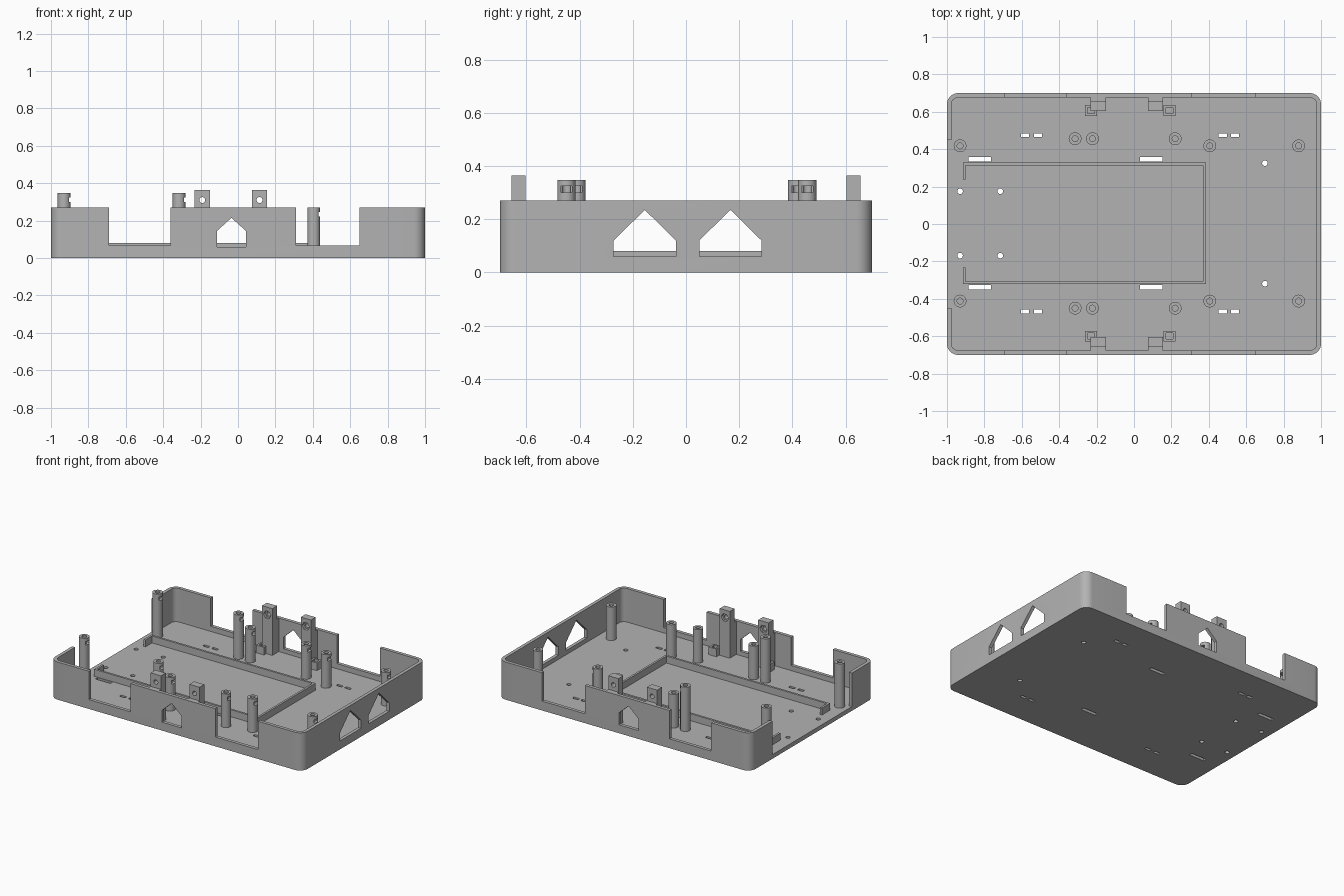
import bpy, bmesh, math

cube = bpy.data.objects.get("Cube")
if cube:
    bpy.data.objects.remove(cube, do_unlink=True)

grey = bpy.data.materials.new("plain_grey")
grey.use_nodes = True
grey.diffuse_color = (0.45, 0.45, 0.45, 1)
grey.node_tree.nodes["Principled BSDF"].inputs["Base Color"].default_value = (0.45, 0.45, 0.45, 1)

FLOOR, RIM, WALL = 0.03, 0.27, 0.024
MID = 0.003          # fittings are mirrored about this y


def rect(x0, x1, y0, y1):
    return [(x0, y0), (x1, y0), (x1, y1), (x0, y1)]


def disc(x, y, r, n=24):
    return [(x + r * math.cos(math.tau * i / n), y + r * math.sin(math.tau * i / n)) for i in range(n)]


def rounded(hx, hy, r, n=8):
    pts = []
    for q, (sx, sy) in enumerate([(1, 1), (-1, 1), (-1, -1), (1, -1)]):
        for i in range(n + 1):
            a = math.pi / 2 * (q + i / n)
            pts.append((sx * (hx - r) + r * math.cos(a), sy * (hy - r) + r * math.sin(a)))
    return pts


def gable(c, half, low, eave, peak):
    return [(c - half, low), (c + half, low), (c + half, eave), (c, peak), (c - half, eave)]


def solid(name, prisms):
    """Object made of extruded outlines: (points, low, high, axis)."""
    bm = bmesh.new()
    place = {"z": lambda a, b, c: (a, b, c), "y": lambda a, b, c: (a, c, b), "x": lambda a, b, c: (c, a, b)}
    for pts, lo, hi, axis in prisms:
        rings = [[bm.verts.new(place[axis](a, b, c)) for a, b in pts] for c in (lo, hi)]
        bm.faces.new(rings[0])
        bm.faces.new(rings[1])
        for i in range(len(pts)):
            j = (i + 1) % len(pts)
            bm.faces.new((rings[0][i], rings[0][j], rings[1][j], rings[1][i]))
    bmesh.ops.recalc_face_normals(bm, faces=bm.faces)
    mesh = bpy.data.meshes.new(name)
    bm.to_mesh(mesh)
    bm.free()
    mesh.materials.append(grey)
    ob = bpy.data.objects.new(name, mesh)
    bpy.context.scene.collection.objects.link(ob)
    return ob


def carve(ob, *cuts):
    """Subtract each group of prisms from the object, then set its shading."""
    cutters = []
    for prisms in cuts:
        cutter = solid("cutter", prisms)
        cutter.hide_render = True
        mod = ob.modifiers.new("cut", "BOOLEAN")
        mod.operation, mod.solver, mod.object = "DIFFERENCE", "EXACT", cutter
        cutters.append(cutter)
    bpy.context.view_layer.update()
    mesh = bpy.data.meshes.new_from_object(ob.evaluated_get(bpy.context.evaluated_depsgraph_get()))
    ob.modifiers.clear()
    ob.data = mesh
    for cutter in cutters:
        bpy.data.objects.remove(cutter, do_unlink=True)
    mesh.shade_smooth()
    mesh.set_sharp_from_angle(angle=math.radians(30))


# Tray shell: cavity, wall openings, gabled windows and floor holes
tray = solid("tray", [(rounded(1, 0.7, 0.06), 0, RIM, "z")])
cavity = [(rounded(1 - WALL, 0.7 - WALL, 0.036), FLOOR, 0.5, "z")]
openings = [(rect(-0.69, -0.36, 0.067, 0.5), -1, 1, "y"),
            (rect(0.31, 0.65, 0.067, 0.5), -1, 1, "y"),
            (gable(-0.035, 0.077, 0.06, 0.145, 0.215), -1, 1, "y")]
side_windows = [(gable(c, 0.117, 0.06, 0.12, 0.235), 0.9, 1.1, "x") for c in (-0.155, 0.167)]
side_opening = [(rect(-0.45, 0.45, FLOOR, 0.5), -1.1, -0.95, "x")]
holes = []
for s in (1, -1):
    for x, y, half, r in [(-0.583, 0.471, 0.022, 0.01), (-0.513, 0.471, 0.022, 0.01),
                          (0.475, 0.471, 0.022, 0.01), (0.54, 0.471, 0.022, 0.01),
                          (-0.825, 0.342, 0.06, 0.012), (0.092, 0.342, 0.06, 0.012)]:
        yc = MID + s * y
        holes.append((rect(x - half, x + half, yc - r, yc + r), -0.1, 0.1, "z"))
    for x, y in [(-0.93, 0.172), (-0.715, 0.172), (0.7, 0.322)]:
        holes.append((disc(x, MID + s * y, 0.015, 16), -0.1, 0.1, "z"))
carve(tray, cavity, openings, side_windows, side_opening, holes)

# Low rail around the battery bay, with short lips at the open end
T = 0.015
bay = solid("bay_rail", [(rect(-0.915, 0.385, MID - 0.325, MID + 0.325), 0.025, 0.08, "z")])
carve(bay, [(rect(-0.915 + T, 0.385 - T, MID - 0.325 + T, MID + 0.325 - T), 0, 0.2, "z")],
      [(rect(-1, -0.88, MID - 0.235, MID + 0.235), 0, 0.2, "z")])

for s, side in ((1, "back"), (-1, "front")):
    # Screw posts with a bore and a slot near the top
    for i, (x, y, top) in enumerate([(-0.93, 0.415, 0.347), (-0.315, 0.453, 0.347), (-0.222, 0.453, RIM),
                                     (0.22, 0.453, RIM), (0.405, 0.415, RIM), (0.88, 0.415, RIM)]):
        yc = MID + s * y
        post = solid(f"{side}_post_{i + 1}", [(disc(x, yc, 0.034), 0.02, top, "z")])
        carve(post, [(disc(x, yc, 0.016, 16), 0.06, 0.5, "z")],
              [(rect(x, x + 0.06, yc - 0.021, yc + 0.021), top - 0.047, top - 0.023, "z")])

    # Upright lugs with a cross hole and a nut recess, tied to the wall
    for i, (x0, x1) in enumerate([(-0.232, -0.15), (0.075, 0.155)]):
        inner, outer = sorted((s * 0.603, s * 0.657))
        lug = solid(f"{side}_lug_{i + 1}", [(rect(x0, x1, inner, outer), 0.02, 0.365, "z")])
        xc = (x0 + x1) / 2
        lo, hi = sorted((s * 0.59, s * 0.622))
        carve(lug, [(disc(xc, 0.31, 0.016, 16), -1, 1, "y")], [(disc(xc, 0.31, 0.029, 6), lo, hi, "y")])
        lo, hi = sorted((s * 0.655, s * 0.685))
        solid(f"{side}_lug_web_{i + 1}", [(rect(x0, x1, lo, hi), 0.02, RIM - 0.002, "z")])

    # Small square sockets on the floor beside the lugs
    for i, x in enumerate((-0.23, 0.19)):
        yc = MID + s * 0.603
        socket = solid(f"{side}_socket_{i + 1}", [(rect(x - 0.031, x + 0.031, yc - 0.029, yc + 0.029), 0.02, 0.085, "z")])
        carve(socket, [(rect(x - 0.018, x + 0.018, yc - 0.016, yc + 0.016), 0.04, 0.2, "z")])
